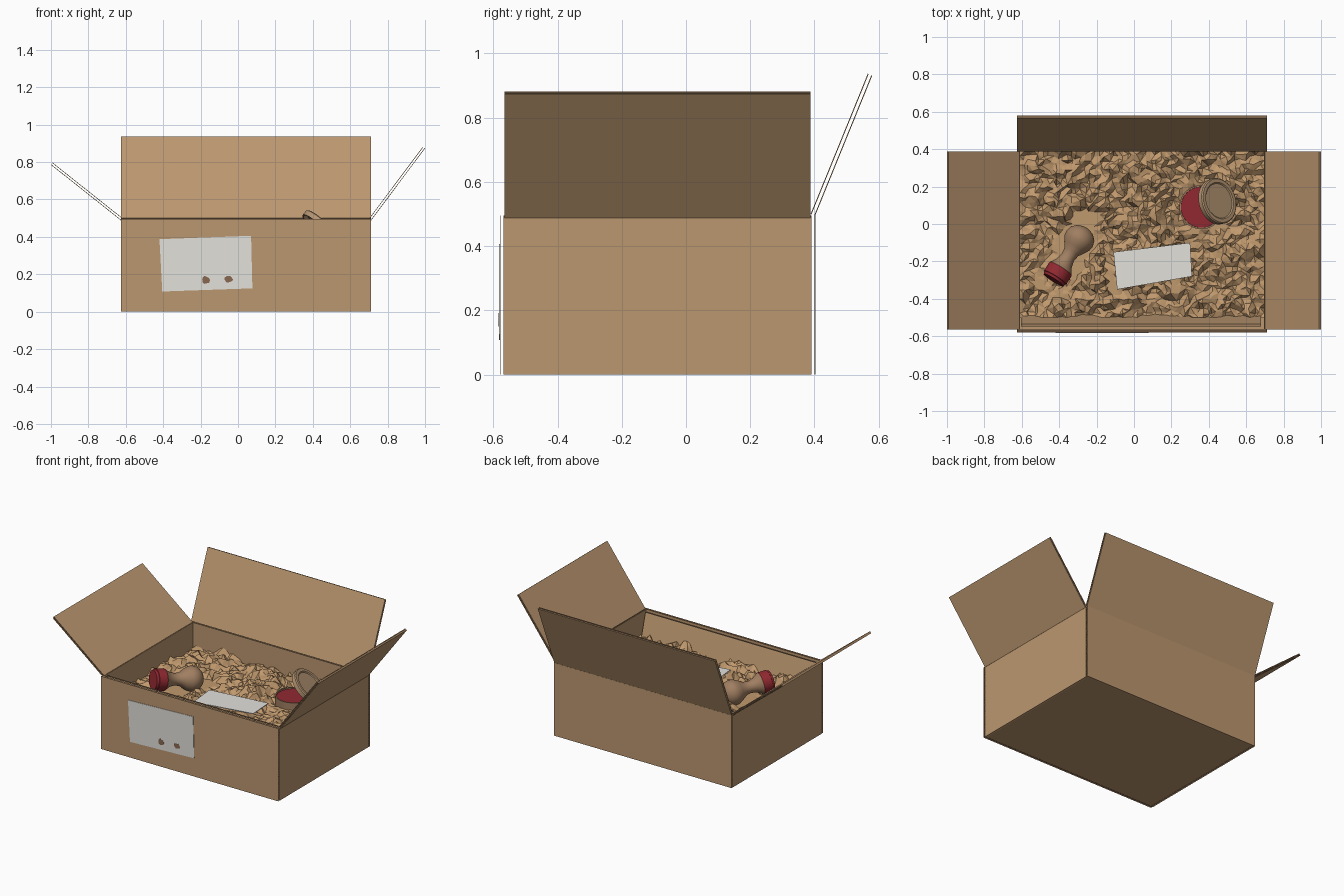
import bpy, bmesh, math, random
from mathutils import Vector, noise

random.seed(4)
if "Cube" in bpy.data.objects:
    bpy.data.objects.remove(bpy.data.objects["Cube"])


def material(name, *rgb):
    m = bpy.data.materials.new(name)
    m.use_nodes = True
    m.diffuse_color = (*rgb, 1)
    m.node_tree.nodes["Principled BSDF"].inputs["Base Color"].default_value = (*rgb, 1)
    return m


CARD = material("cardboard", 0.50, 0.31, 0.16)
FLUTE = material("cardboard core", 0.28, 0.17, 0.09)
FILL = material("packing paper", 0.53, 0.32, 0.155)
WHITE = material("white paper", 0.76, 0.75, 0.71)
RED = material("dark red", 0.28, 0.022, 0.03)
WOOD = material("brown wood", 0.35, 0.21, 0.12)
TAN = material("tan lid", 0.46, 0.30, 0.17)
MARK = material("brown mark", 0.25, 0.14, 0.08)


def finish(name, bm, mats, smooth=False):
    bmesh.ops.recalc_face_normals(bm, faces=bm.faces)
    me = bpy.data.meshes.new(name)
    bm.to_mesh(me)
    bm.free()
    for m in mats:
        me.materials.append(m)
    if smooth:
        me.polygons.foreach_set("use_smooth", [True] * len(me.polygons))
        me.set_sharp_from_angle(angle=math.radians(35))
    ob = bpy.data.objects.new(name, me)
    bpy.context.scene.collection.objects.link(ob)
    return ob


def prism(bm, points, offset):
    """Extrude a polygon along an offset vector."""
    face = bm.faces.new([bm.verts.new(p) for p in points])
    new = bmesh.ops.extrude_face_region(bm, geom=[face], use_keep_orig=True)["geom"]
    verts = [g for g in new if isinstance(g, bmesh.types.BMVert)]
    bmesh.ops.translate(bm, verts=verts, vec=offset)


def panel(name, corner, u, v, n):
    """Corrugated board: two liners with a zigzag core, flutes running along v."""
    c, u, v, n = map(Vector, (corner, u, v, n))
    bm = bmesh.new()
    for s in (0, 0.8):
        base = c + n * s
        prism(bm, [base, base + u, base + u + v, base + v], n * 0.2)
    count = 2 * round(u.length / 0.011)
    last = None
    for i in range(count + 1):
        p = c + u * (i / count) + n * (0.2 if i % 2 else 0.8)
        pair = bm.verts.new(p), bm.verts.new(p + v)
        if last:
            bm.faces.new((*last, pair[1], pair[0])).material_index = 1
        last = pair
    return finish(name, bm, [CARD, FLUTE])


def lathe(name, profile, base, axis, mats, rule=lambda r, z: 0):
    """Spin an (r, z) profile; the rule picks a material from each face's r and z."""
    bm = bmesh.new()
    vs = [bm.verts.new((r, 0, z)) for r, z in profile]
    es = [bm.edges.new(e) for e in zip(vs, vs[1:])]
    bmesh.ops.spin(bm, geom=vs + es, cent=(0, 0, 0), axis=(0, 0, 1),
                   angle=math.tau, steps=40, use_duplicate=False)
    bmesh.ops.remove_doubles(bm, verts=bm.verts, dist=0.0005)
    for f in bm.faces:
        c = f.calc_center_median()
        f.material_index = rule(math.hypot(c.x, c.y), c.z)
    ob = finish(name, bm, mats, True)
    ob.location = base
    ob.rotation_euler = Vector(axis).to_track_quat("Z", "Y").to_euler()
    return ob


def plate(name, points, offset, mat):
    bm = bmesh.new()
    prism(bm, points, Vector(offset))
    return finish(name, bm, [mat])


# Box walls and floor
X0, X1, Y0, Y1, H, T = -0.625, 0.71, -0.58, 0.403, 0.495, 0.015
W, D = X1 - X0, Y1 - Y0 - 2 * T
panel("front_wall", (X0, Y0, 0), (0, 0, H), (W, 0, 0), (0, T, 0))
panel("back_wall", (X0, Y1, 0), (0, 0, H), (W, 0, 0), (0, -T, 0))
panel("right_wall", (X0, Y0 + T, 0), (0, 0, H), (0, D, 0), (T, 0, 0))
panel("left_wall", (X1, Y0 + T, 0), (0, 0, H), (0, D, 0), (-T, 0, 0))
panel("floor", (X0 + T, Y0 + T, 0.001), (W - 2 * T, 0, 0), (0, D, 0), (0, 0, T))

# Open flaps, and the front flap folded inside
panel("left_flap", (0.70, Y0 + T, 0.497), (0.288, 0, 0.385), (0, D, 0), (0.012, 0, -0.009))
panel("right_flap", (-0.613, Y0 + T, 0.497), (-0.378, 0, 0.30), (0, D, 0), (-0.009, 0, -0.012))
panel("back_flap", (X0, 0.388, 0.50), (0, 0.178, 0.437), (W, 0, 0), (0, 0.014, -0.006))
panel("front_flap", (-0.605, -0.535, 0.49), (0, 0.07, -0.25), (W - 0.05, 0, 0), (0, -0.014, -0.004))

# Crumpled packing paper, pressed down under the contents
HEAD, KNOB = Vector((-0.43, -0.30, 0.415)), Vector((-0.254, -0.02, 0.365))
TIN = Vector((0.36, 0.09, 0.305))
CARD_PTS = [(-0.11, -0.15), (0.30, -0.10), (0.31, -0.28), (-0.09, -0.35)]


def fill_height(x, y):
    p = Vector((x, y, 0))
    z = 0.325 + 0.05 * noise.noise(p * 5) + 0.07 * abs(noise.noise(p * 11))
    z += random.uniform(-0.016, 0.016)
    along = (KNOB - HEAD).to_2d()
    t = max(0, min(1, (p.to_2d() - HEAD.to_2d()).dot(along) / along.length_squared))
    if (p.to_2d() - HEAD.to_2d() - along * t).length < 0.11:
        z = min(z, 0.315)
    if (p - TIN).to_2d().length < 0.17:
        z = min(z, 0.325)
    if -0.15 < x < 0.35 and -0.39 < y < -0.06:
        z = min(z, 0.362)
    return z


bm = bmesh.new()
NX, NY = 52, 36
bmesh.ops.create_grid(bm, x_segments=NX, y_segments=NY, size=0.5)
for v in bm.verts:
    inner = abs(v.co.x) < 0.49 and abs(v.co.y) < 0.49
    j = 0.009 if inner else 0
    x = 0.0425 + v.co.x * (W - 2 * T) + random.uniform(-j, j)
    y = -0.055 + v.co.y * 0.89 + random.uniform(-j, j)
    v.co = (x, y, fill_height(x, y))
bmesh.ops.triangulate(bm, faces=bm.faces)
finish("packing_paper", bm, [FILL])

# Wooden hand stamp lying on the paper
stamp = [(0, 0), (0.062, 0), (0.066, 0.014), (0.07, 0.016), (0.07, 0.072), (0.062, 0.082),
         (0.046, 0.11), (0.038, 0.145), (0.043, 0.18), (0.063, 0.21), (0.079, 0.24),
         (0.082, 0.265), (0.074, 0.295), (0.05, 0.32), (0.025, 0.33), (0, 0.333)]
lathe("hand_stamp", stamp, HEAD, KNOB - HEAD, [RED, WOOD], lambda r, z: int(z > 0.073))

# Round ink tin with a red pad, and its lid leaning against it
tin = [(0, 0), (0.113, 0), (0.118, 0.006), (0.118, 0.07), (0.110, 0.07), (0.109, 0.062), (0, 0.062)]
lathe("ink_tin", tin, TIN, (0, 0, 1), [WOOD, RED], lambda r, z: int(r < 0.108 and z > 0.055))
lid = [(0, -0.01), (0.113, -0.01), (0.115, -0.034), (0.123, -0.034), (0.125, -0.006),
       (0.119, 0), (0.1, 0), (0.094, -0.006), (0, -0.006)]
lathe("tin_lid", lid, (0.458, 0.125, 0.458), (0.67, 0.2, 0.71), [TAN])

# Loose white card on the paper
plate("loose_card", [(x, y, 0.372) for x, y in CARD_PTS], (0, 0, 0.004), WHITE)

# Shipping label on the front with two small brown marks
label = [(-0.42, 0.388), (0.07, 0.406), (0.077, 0.125), (-0.405, 0.108)]
plate("front_label", [(x, Y0, z) for x, z in label], (0, -0.003, 0), WHITE)
for i, (cx, cz, w, h) in enumerate([(-0.173, 0.17, 0.022, 0.021), (-0.05, 0.174, 0.027, 0.017)]):
    ring = []
    for k in range(10):
        a, s = math.tau * k / 10, random.uniform(0.75, 1.15)
        ring.append((cx + w * s * math.cos(a), Y0 - 0.003, cz + h * s * math.sin(a)))
    plate(f"label_mark_{i + 1}", ring, (0, -0.001, 0), MARK)
